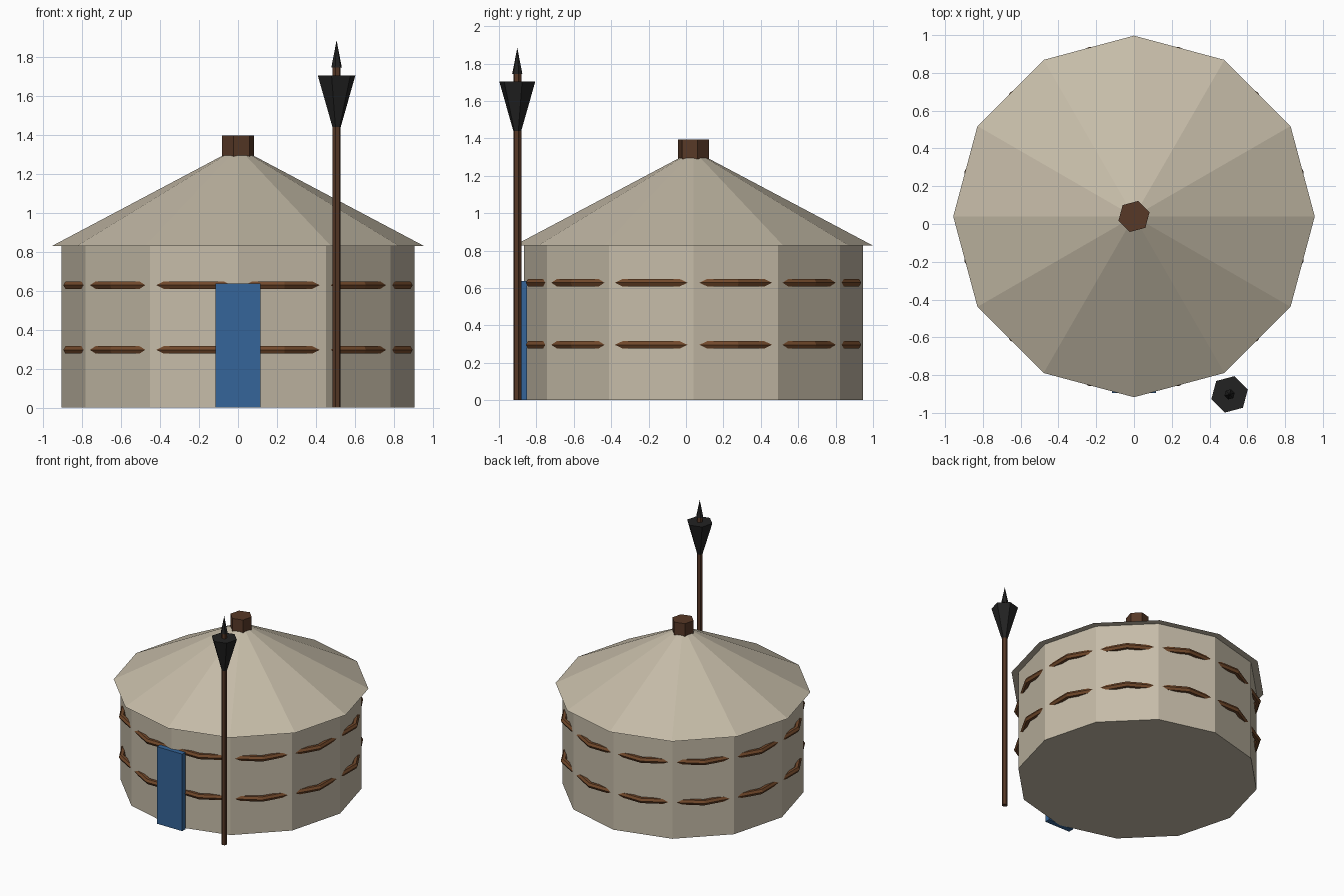
import bpy
import bmesh
from math import cos, sin, radians, tau
from mathutils import Matrix, Vector

default_cube = bpy.data.objects.get("Cube")
if default_cube:
    bpy.data.objects.remove(default_cube, do_unlink=True)


def material(name, rgb):
    mat = bpy.data.materials.new(name)
    mat.use_nodes = True
    mat.diffuse_color = (*rgb, 1)
    mat.node_tree.nodes["Principled BSDF"].inputs["Base Color"].default_value = (*rgb, 1)
    return mat


canvas = material("canvas", (0.56, 0.50, 0.39))
rope = material("rope_brown", (0.17, 0.067, 0.024))
wood = material("dark_wood", (0.095, 0.040, 0.020))
iron = material("black_iron", (0.016, 0.016, 0.016))
blue = material("door_blue", (0.035, 0.13, 0.32))


def add_object(name, bm, mat):
    bmesh.ops.recalc_face_normals(bm, faces=bm.faces)
    mesh = bpy.data.meshes.new(name)
    bm.to_mesh(mesh)
    bm.free()
    mesh.materials.append(mat)
    obj = bpy.data.objects.new(name, mesh)
    bpy.context.collection.objects.link(obj)
    return obj


def prism(name, mat, centre, sides, turn, r_low, r_high, z_low, z_high):
    """Upright cone or cylinder with one corner at angle turn (degrees)."""
    bm = bmesh.new()
    rings = []
    for r, z in ((r_low, z_low), (r_high, z_high)):
        count = sides if r else 1
        ring = []
        for i in range(count):
            a = radians(turn) + tau * i / sides
            ring.append(bm.verts.new((centre[0] + r * cos(a), centre[1] + r * sin(a), z)))
        rings.append(ring)
    low, high = rings
    bm.faces.new(low)
    if r_high:
        bm.faces.new(high)
    for i in range(sides):
        j = (i + 1) % sides
        if r_high:
            bm.faces.new((low[i], low[j], high[j], high[i]))
        else:
            bm.faces.new((low[i], low[j], high[0]))
    return add_object(name, bm, mat)


def hoop(name, mat, centre, z, radius, thickness):
    """Twelve-sided ring with a six-sided section, corners between the wall corners."""
    bm = bmesh.new()
    rings = []
    for i in range(12):
        a = radians(15) + tau * i / 12
        ring = []
        for k in range(6):
            b = tau * k / 6
            r = radius + thickness * cos(b)
            ring.append(bm.verts.new((centre[0] + r * cos(a), centre[1] + r * sin(a),
                                      z + thickness * sin(b))))
        rings.append(ring)
    for i in range(12):
        a, b = rings[i], rings[(i + 1) % 12]
        for k in range(6):
            m = (k + 1) % 6
            bm.faces.new((a[k], b[k], b[m], a[m]))
    return add_object(name, bm, mat)


# Hut body, roof and smoke vent
hut = (0, 0.04)
prism("wall", canvas, hut, 12, 0, 0.905, 0.905, 0, 0.828)
prism("roof", canvas, hut, 12, 0, 0.957, 0, 0.828, 1.335)
prism("smoke_vent", wood, hut, 6, 15, 0.085, 0.085, 1.2, 1.395)

# Binding ropes that dip into the wall at each corner
for label, height in (("lower", 0.296), ("upper", 0.628)):
    hoop(label + "_rope", rope, hut, height, 0.905, 0.023)

# Door slab
door = bmesh.new()
bmesh.ops.create_cube(door, size=1, matrix=Matrix.LocRotScale(
    Vector((0, -0.872, 0.318)), None, Vector((0.232, 0.044, 0.636))))
add_object("door", door, blue)

# Torch beside the door
post = (0.506, -0.902)
prism("torch_pole", wood, post, 6, 15, 0.022, 0.022, 0, 1.75)
prism("torch_basket", iron, post, 6, 15, 0.022, 0.1, 1.44, 1.705)
prism("torch_spike", iron, post, 6, 15, 0.028, 0, 1.745, 1.885)
